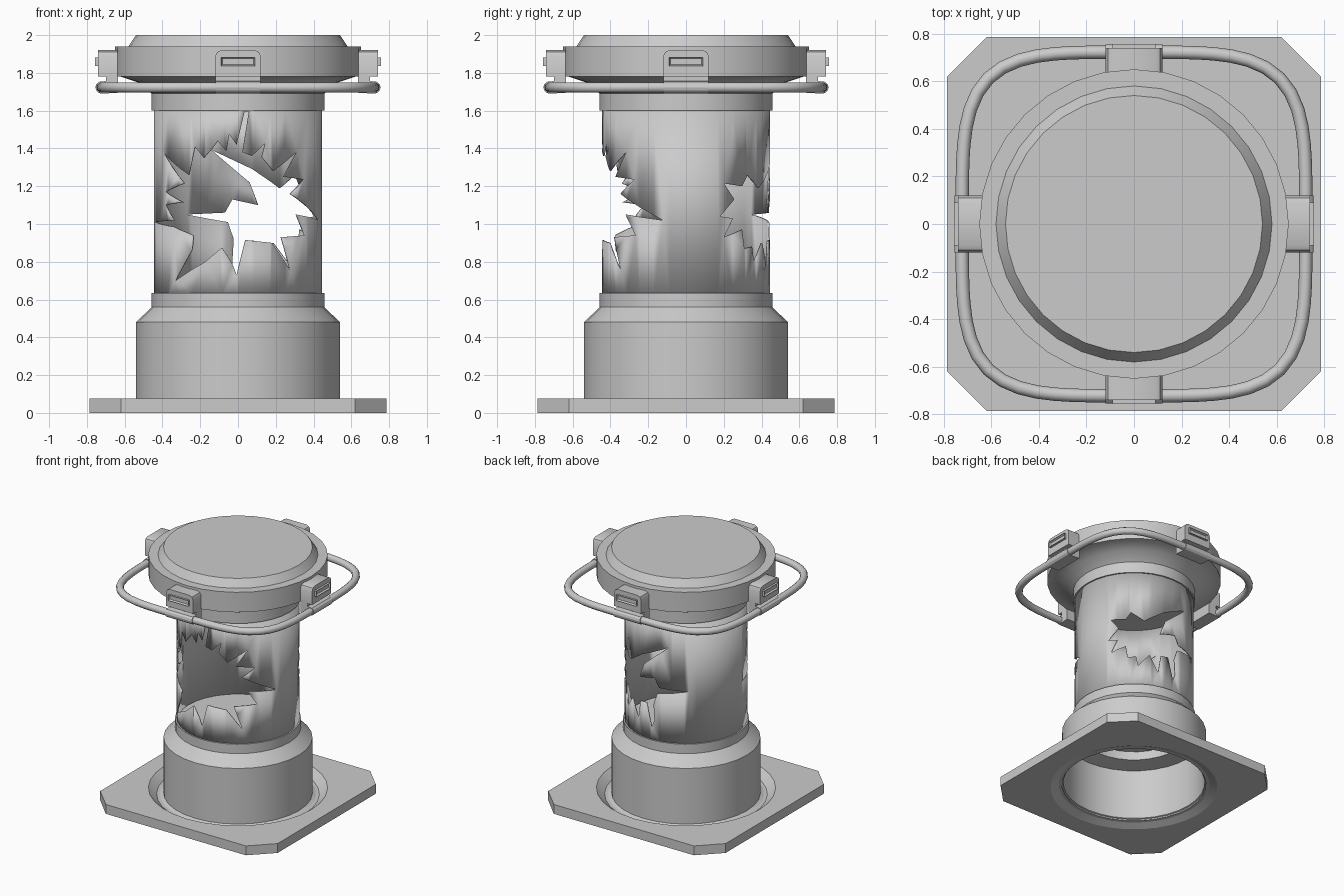
import bpy, bmesh, math
from mathutils import Vector, Matrix
from mathutils.geometry import delaunay_2d_cdt

if "Cube" in bpy.data.objects:
    bpy.data.objects.remove(bpy.data.objects["Cube"])

SEG = 32


def finish(bm, name, smooth=True):
    bmesh.ops.remove_doubles(bm, verts=bm.verts, dist=1e-5)
    bmesh.ops.recalc_face_normals(bm, faces=bm.faces)
    me = bpy.data.meshes.new(name)
    bm.to_mesh(me)
    bm.free()
    ob = bpy.data.objects.new(name, me)
    bpy.context.collection.objects.link(ob)
    if smooth:
        select(ob)
        bpy.ops.object.shade_smooth_by_angle(angle=math.radians(30))
    return ob


def select(ob):
    bpy.ops.object.select_all(action='DESELECT')
    bpy.context.view_layer.objects.active = ob
    ob.select_set(True)


def lathe(name, profile):
    bm = bmesh.new()
    vs = [bm.verts.new((r, 0, z)) for r, z in profile]
    es = [bm.edges.new(p) for p in zip(vs, vs[1:])]
    bmesh.ops.spin(bm, geom=vs + es, cent=(0, 0, 0), axis=(0, 0, 1),
                   angle=2 * math.pi, steps=SEG, use_duplicate=False)
    bmesh.ops.remove_doubles(bm, verts=bm.verts, dist=1e-5)
    return finish(bm, name)


def extrude_outline(bm, pts, vec):
    f = bm.faces.new([bm.verts.new(p) for p in pts])
    ext = bmesh.ops.extrude_face_region(bm, geom=[f], use_keep_orig=True)
    bmesh.ops.translate(bm, vec=vec, verts=[v for v in ext['geom'] if isinstance(v, bmesh.types.BMVert)])


# square base plate with clipped corners and a round opening
bm = bmesh.new()
a, b = 0.785, 0.62
octagon = [(a, -b), (a, b), (b, a), (-b, a), (-a, b), (-a, -b), (-b, -a), (b, -a)]
extrude_outline(bm, [(x, y, 0) for x, y in octagon], (0, 0, 0.075))
plate = finish(bm, "base_plate", smooth=False)
cutter = lathe("plate_hole_cutter", [(0, -0.1), (0.626, -0.1), (0.626, 0), (0.65, 0.075), (0.65, 0.2), (0, 0.2)])
mod = plate.modifiers.new("hole", 'BOOLEAN')
mod.operation, mod.object, mod.solver = 'DIFFERENCE', cutter, 'EXACT'
select(plate)
bpy.ops.object.modifier_apply(modifier="hole")
bpy.data.objects.remove(cutter)

# lower body: sunken groove, drum, shoulder, collar and hollow underside
lathe("lower_body", [(0, 0.62), (0.445, 0.62), (0.445, 0.635), (0.457, 0.635), (0.457, 0.56),
                     (0.54, 0.48), (0.54, 0.025), (0.59, 0.025), (0.65, 0.075), (0.626, 0),
                     (0.53, 0.04), (0.53, 0.45), (0.40, 0.47), (0.40, 0.54), (0, 0.54)])

# collar and lid
lathe("lid", [(0, 1.61), (0.445, 1.61), (0.445, 1.6), (0.457, 1.6), (0.457, 1.69), (0.53, 1.75),
              (0.62, 1.78), (0.65, 1.78), (0.65, 1.94), (0.58, 1.94), (0.54, 2.0), (0, 2.0)])

# broken glass tube: outlines are (degrees from the hole's middle, height)
front_hole = [(-80, 1.01), (-50, 1.02), (-60, 1.1), (-41, 1.115), (-60, 1.17), (-40, 1.215),
              (-64, 1.385), (-36, 1.26), (-31, 1.41), (-24, 1.35), (-18, 1.4), (-14, 1.44),
              (-8, 1.385), (-6, 1.475), (-1, 1.42), (4.5, 1.595), (7.5, 1.595), (3, 1.38),
              (9.5, 1.36), (19, 1.43), (16.5, 1.355), (25, 1.28), (45, 1.385), (33, 1.25),
              (52, 1.235), (38.5, 1.16), (74, 1.02), (44, 1.05), (53, 0.94), (31, 0.93),
              (39, 0.75), (24, 0.9), (5, 0.915), (-1, 0.73), (-4, 0.79), (-11, 0.875),
              (-23, 0.8), (-49, 0.695), (-33, 0.865), (-32, 0.94), (-50, 0.985)]
back_hole = [(-19, 1.395), (10, 1.29), (30, 1.19), (43, 1.26), (48, 1.2), (63, 1.215),
             (55, 1.13), (66, 1.04), (56, 1.03), (63, 0.93), (48, 0.97), (46, 0.87),
             (38, 0.88), (36, 0.8), (25, 0.9), (16, 0.76), (13, 0.91), (5, 0.915),
             (-1, 0.73), (-4, 0.79), (-3, 0.92), (-7, 1.01), (-38, 1.05), (-9, 1.06),
             (-4, 1.13), (14, 1.1), (8, 1.22)]
z0, z1 = 0.62, 1.61
pts, faces = [], []
for i in range(SEG + 1):
    u = i / SEG * 3.6
    pts += [Vector((u, z0)), Vector((u, z1))]
    if i:
        faces.append([2 * i - 2, 2 * i, 2 * i + 1, 2 * i - 1])
for outline in ([(270 + d, z) for d, z in front_hole], [(90 - d, z) for d, z in back_hole][::-1]):
    n = len(pts)
    pts += [Vector((d / 100, z)) for d, z in outline]
    ring = list(range(n, len(pts)))
    area = sum(pts[p].cross(pts[q]) for p, q in zip(ring, ring[1:] + ring[:1]))
    faces.append(ring if area > 0 else ring[::-1])
out_v, _, out_f, _, _, orig = delaunay_2d_cdt(pts, [], faces, 1, 1e-5)
bm = bmesh.new()
half = math.pi / SEG


def wrap(p):
    t = math.radians(p.x * 100)
    r = 0.446 * math.cos(half) / math.cos(t % (2 * half) - half)   # stay on the flat facets
    return (r * math.cos(t), r * math.sin(t), p.y)


verts = [bm.verts.new(wrap(p)) for p in out_v]
for f, src in zip(out_f, orig):
    if max(src) < SEG:
        bm.faces.new([verts[i] for i in f])
glass = finish(bm, "broken_tube")
sol = glass.modifiers.new("thickness", 'SOLIDIFY')
sol.thickness, sol.offset = 0.008, -1

# carrying ring: rounded square rod
N, P = 72, 4.2
cu = bpy.data.curves.new("carrying_ring", 'CURVE')
cu.dimensions, cu.bevel_depth, cu.bevel_resolution = '3D', 0.028, 3
sp = cu.splines.new('POLY')
sp.points.add(N - 1)
sp.use_cyclic_u = True
for i, p in enumerate(sp.points):
    c, s = math.cos(2 * math.pi * i / N), math.sin(2 * math.pi * i / N)
    r = 0.722 / (abs(c) ** P + abs(s) ** P) ** (1 / P)
    p.co = (r * c, r * s, 1.723, 1)
handle = bpy.data.objects.new("carrying_ring", cu)
bpy.context.collection.objects.link(handle)
select(handle)
bpy.ops.object.convert(target='MESH')


# four latches that hold the ring to the lid
def latch(name, angle):
    bm = bmesh.new()
    w = 0.12
    top = [(-w, 1.78), (w, 1.78), (w, 1.89), (w - 0.01, 1.91), (w - 0.03, 1.92),
           (0.03 - w, 1.92), (0.01 - w, 1.91), (-w, 1.89)]
    extrude_outline(bm, [(x, -0.62, z) for x, z in top], (0, -0.12, 0))
    # hanging tab with a rounded sleeve around the rod
    tab = [(-0.635, 1.80), (-0.635, 1.695), (-0.72, 1.69)]
    tab += [(-0.72 - 0.035 * math.sin(t), 1.723 - 0.034 * math.cos(t))
            for t in (math.pi * k / 6 for k in range(1, 6))]
    tab += [(-0.70, 1.757), (-0.70, 1.80)]
    extrude_outline(bm, [(-w, y, z) for y, z in tab], (2 * w, 0, 0))
    # raised slot frame
    m = Matrix.Translation((0, -0.74, 1.86)) @ Matrix.Diagonal((0.18, 0.034, 0.045, 1))
    bmesh.ops.create_cube(bm, size=1, matrix=m)
    bmesh.ops.recalc_face_normals(bm, faces=bm.faces)
    face = min(bm.faces, key=lambda f: f.calc_center_median().y if f.calc_center_median().z > 1.8 else 9)
    bmesh.ops.inset_region(bm, faces=[face], thickness=0.01)
    bmesh.ops.translate(bm, verts=face.verts, vec=(0, 0.014, 0))
    bmesh.ops.rotate(bm, verts=bm.verts, cent=(0, 0, 0), matrix=Matrix.Rotation(angle, 3, 'Z'))
    finish(bm, name)


for k, side in enumerate(("front", "right", "back", "left")):
    latch(side + "_latch", k * math.pi / 2)
